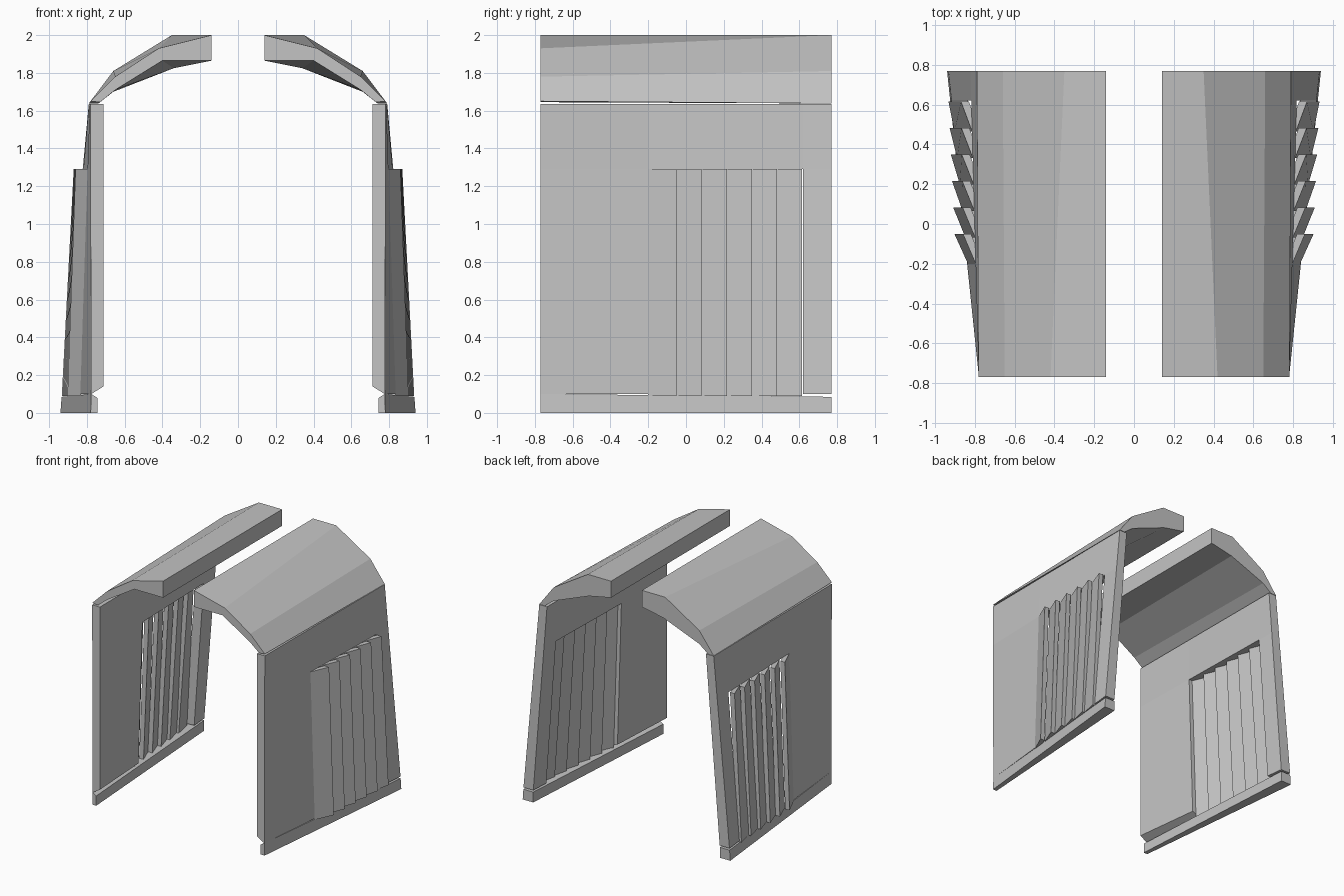
import bpy, bmesh

if "Cube" in bpy.data.objects:
    bpy.data.objects.remove(bpy.data.objects["Cube"])

grey = bpy.data.materials.new("plain grey")
grey.use_nodes = True
grey.diffuse_color = (0.55, 0.55, 0.55, 1)
bsdf = next(n for n in grey.node_tree.nodes if n.type == "BSDF_PRINCIPLED")
bsdf.inputs["Base Color"].default_value = (0.55, 0.55, 0.55, 1)

FRONT, BACK = -0.77, 0.77
SLOT_START, SLOT_END = -0.2, 0.62
LOW, SLOT_TOP, TOP = 0.09, 1.29, 1.635


def lerp(a, b, t):
    return a + (b - a) * t


def bilinear(y, z, low_front, low_back, top_front, top_back):
    v = (y - FRONT) / (BACK - FRONT)
    w = (z - LOW) / (TOP - LOW)
    return lerp(lerp(low_front, low_back, v), lerp(top_front, top_back, v), w)


def outer(y, z):
    return bilinear(y, z, 0.777, 0.934, 0.782, 0.79)


def inner(y, z):
    return bilinear(y, z, 0.712, 0.845, 0.712, 0.72)


def finish(name, bm):
    """Make the mesh an object mirrored across x."""
    bmesh.ops.recalc_face_normals(bm, faces=bm.faces)
    mesh = bpy.data.meshes.new(name)
    bm.to_mesh(mesh)
    bm.free()
    mesh.materials.append(grey)
    obj = bpy.data.objects.new(name, mesh)
    bpy.context.collection.objects.link(obj)
    obj.modifiers.new("Mirror", "MIRROR").use_mirror_merge = False


def loft(name, start, end):
    """Solid between two matching outlines."""
    bm = bmesh.new()
    a = [bm.verts.new(p) for p in start]
    b = [bm.verts.new(p) for p in end]
    bm.faces.new(a)
    bm.faces.new(b[::-1])
    for i in range(len(a)):
        j = (i + 1) % len(a)
        bm.faces.new((a[i], b[i], b[j], a[j]))
    finish(name, bm)


def section(y, points):
    return [(x, y, z) for x, z in points]


# Roof halves, faceted and twisting slightly from front to back
loft("roof_half",
     section(FRONT, [(0.14, 2), (0.42, 1.93), (0.65, 1.78), (0.782, 1.65),
                     (0.73, 1.645), (0.65, 1.71), (0.40, 1.865), (0.14, 1.865)]),
     section(BACK, [(0.14, 2), (0.35, 2), (0.66, 1.81), (0.79, 1.638),
                    (0.74, 1.638), (0.66, 1.70), (0.34, 1.825), (0.14, 1.865)]))

# Side wall: leaning sheet with a tall slot opening, thickened inwards
bm = bmesh.new()
ys = [FRONT, SLOT_START, SLOT_END, BACK]
zs = [0.1, SLOT_TOP, TOP]
grid = [[bm.verts.new((outer(y, z), y, z)) for z in zs] for y in ys]
for i in range(3):
    for j in range(2):
        if (i, j) != (1, 0):
            bm.faces.new((grid[i][j], grid[i + 1][j],
                          grid[i + 1][j + 1], grid[i][j + 1]))
thick = bmesh.ops.extrude_face_region(bm, geom=bm.faces[:], use_keep_orig=True)
for v in thick["geom"]:
    if isinstance(v, bmesh.types.BMVert):
        v.co.x = inner(v.co.y, v.co.z)
        if v.co.z < 0.11:
            v.co.z = lerp(0.14, 0.1, (v.co.y - FRONT) / (BACK - FRONT))
finish("side_wall", bm)

# Sill along the foot of each wall
loft("sill",
     section(FRONT, [(0.745, 0), (0.78, 0), (0.777, 0.1), (0.745, 0.08)]),
     section(BACK, [(0.845, 0), (0.94, 0), (0.934, 0.085), (0.845, 0.085)]))

# Upright louvre blades opening towards the back
for k in range(6):
    tip = -0.05 + 0.133 * k
    root = tip - 0.15

    def blade_section(z, tip_x):
        r = outer(root, z)
        return [(r, root, z), (tip_x, tip, z),
                (tip_x - 0.04, tip, z), (r - 0.04, root, z)]

    loft(f"louvre_blade_{k + 1}",
         blade_section(LOW, 0.903 + 0.045 * (tip + 0.05)),
         blade_section(SLOT_TOP, 0.86 + 0.015 * (tip + 0.05)))
